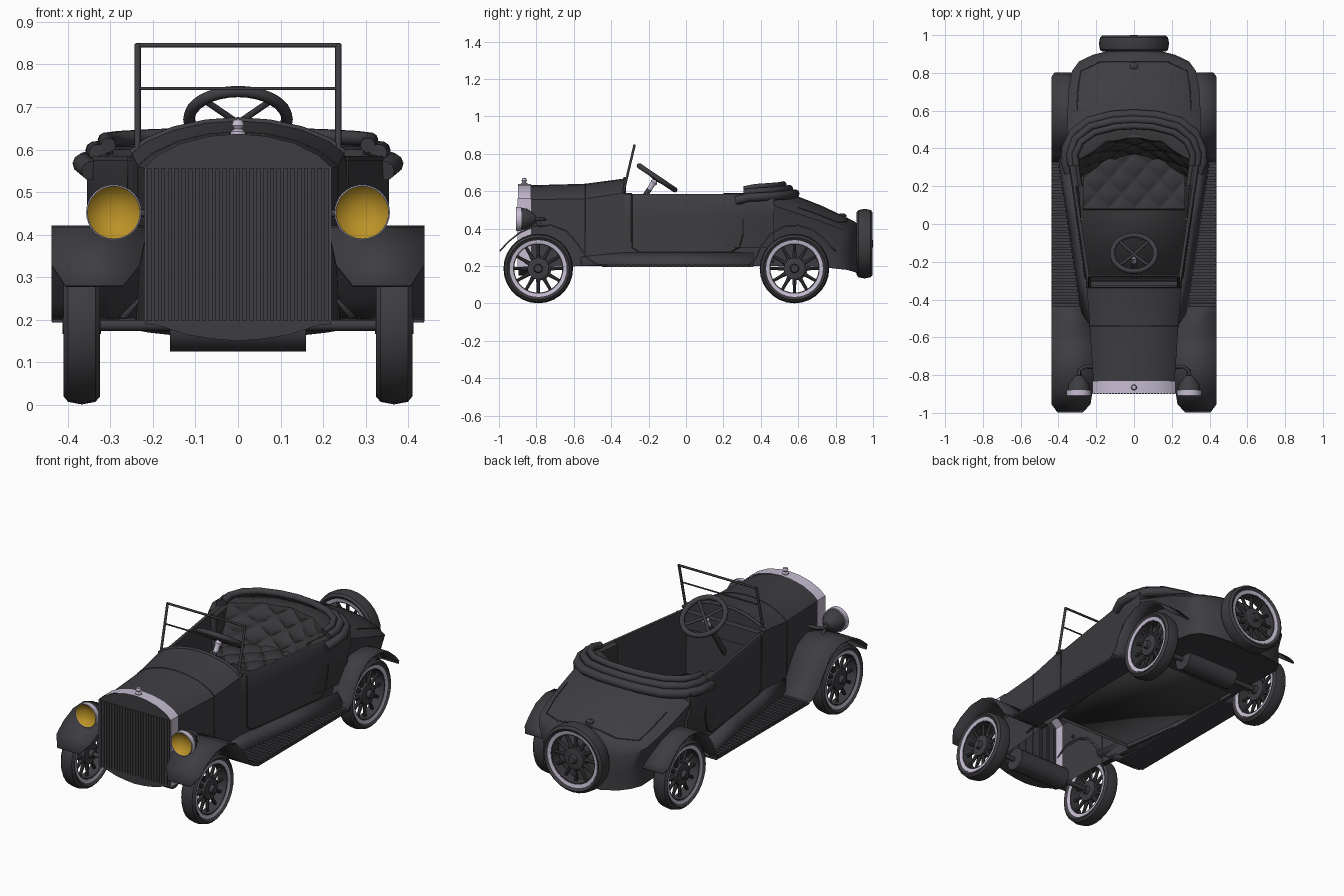
import bpy, bmesh, math
from mathutils import Matrix, Vector

if "Cube" in bpy.data.objects:
    bpy.data.objects.remove(bpy.data.objects["Cube"])

def material(name, c):
    m = bpy.data.materials.new(name)
    m.diffuse_color = (*c, 1)
    m.use_nodes = True
    m.node_tree.nodes["Principled BSDF"].inputs["Base Color"].default_value = m.diffuse_color
    return m

BODY = material("charcoal paint", (0.048, 0.047, 0.054))
DARK = material("dark leather", (0.040, 0.039, 0.043))
TYRE = material("tyre rubber", (0.046, 0.045, 0.051))
CHROME = material("pale metal", (0.57, 0.51, 0.65))
LENS = material("amber lens", (0.50, 0.29, 0.02))

def make(name, verts, faces, mat, angle=35, solid=0, M=Matrix()):
    bm = bmesh.new()
    vs = [bm.verts.new(M @ Vector(v)) for v in verts]
    for f in faces:
        bm.faces.new([vs[i] for i in f])
    bmesh.ops.remove_doubles(bm, verts=bm.verts, dist=1e-5)
    bmesh.ops.recalc_face_normals(bm, faces=bm.faces)
    me = bpy.data.meshes.new(name)
    bm.to_mesh(me)
    bm.free()
    me.materials.append(mat)
    me.shade_smooth()
    me.set_sharp_from_angle(angle=math.radians(angle))
    ob = bpy.data.objects.new(name, me)
    bpy.context.collection.objects.link(ob)
    if solid:
        md = ob.modifiers.new("thickness", 'SOLIDIFY')
        md.thickness, md.offset = solid, 0
    return ob

def loft(name, rings, mat, closed=False, caps="", wrap=False, **kw):
    n, k = len(rings[0]), len(rings)
    verts = [p for r in rings for p in r]
    faces = []
    for j in range(k if wrap else k - 1):
        a, b = j * n, (j + 1) % k * n
        for i in range(n if closed else n - 1):
            i2 = (i + 1) % n
            faces.append((a + i, a + i2, b + i2, b + i))
    if "s" in caps: faces.append(tuple(range(n)))
    if "e" in caps: faces.append(tuple(range((k - 1) * n, k * n)))
    return make(name, verts, faces, mat, **kw)

def lathe(name, prof, n, mat, M, closed=False):
    rings = [[(r * math.cos(2 * math.pi * i / n), r * math.sin(2 * math.pi * i / n), h)
              for r, h in prof] for i in range(n)]
    return loft(name, rings, mat, closed=closed, wrap=True, M=M)

def box(name, x0, x1, y0, y1, z0, z1, mat):
    r = lambda y: [(x0, y, z0), (x1, y, z0), (x1, y, z1), (x0, y, z1)]
    return loft(name, [r(y0), r(y1)], mat, closed=True, caps="se")

def rod(name, pts, rad, mat, res=2, cyclic=False):
    cu = bpy.data.curves.new(name, 'CURVE')
    cu.dimensions, cu.bevel_depth, cu.bevel_resolution = '3D', rad, res
    cu.use_fill_caps = True
    sp = cu.splines.new('POLY')
    sp.points.add(len(pts) - 1)
    for p, c in zip(sp.points, pts):
        p.co = (*c, 1)
    sp.use_cyclic_u = cyclic
    cu.materials.append(mat)
    ob = bpy.data.objects.new(name, cu)
    bpy.context.collection.objects.link(ob)
    return ob

def mirrored(half):
    return half + [(-x, y, z) for x, y, z in reversed(half) if x > 1e-6]

def section(y, wl, w, zb, zs, zt):
    # half cross-section of the body from sill to centre line
    d = zt - zs
    return mirrored([(wl, y, zb), (wl, y, zb + (zs - zb) * .5), (w, y, zs), (w * .86, y, zs + d * .36),
                     (w * .6, y, zs + d * .72), (w * .3, y, zs + d * .93), (0, y, zt)])

width = lambda y: min(.355, .25 + .15 * (y + .33))
T, RX, RY = Matrix.Translation, Matrix.Rotation(math.pi / 2, 4, 'Y'), Matrix.Rotation(math.pi / 2, 4, 'X')

# Wheels: tyre, pale rim, dark felloe, spokes and hub around the local z axis
def wheel(name, M):
    lathe(name + "_tyre", [(.15, -.03), (.167, -.043), (.18, -.032), (.186, 0), (.18, .032),
                           (.167, .043), (.15, .03)], 28, TYRE, M, True)
    lathe(name + "_rim", [(.135, -.03), (.152, -.034), (.152, .034), (.135, .03)], 36, CHROME, M, True)
    lathe(name + "_felloe", [(.129, -.029), (.137, -.029), (.137, .029), (.129, .029)], 36, BODY, M, True)
    lathe(name + "_hub", [(0, -.045), (.02, -.045), (.024, -.026), (.058, -.022), (.058, .022),
                          (.024, .026), (.02, .045), (0, .045)], 20, BODY, M)
    for i in range(12):
        S = M @ Matrix.Rotation(i * math.pi / 6, 4, 'Z') @ RX
        lathe(name + "_spoke", [(.013, .045), (.009, .09), (.008, .14)], 8, BODY, S)

for s in (1, -1):
    for y, n in ((-.79, "front_wheel"), (.58, "rear_wheel")):
        wheel(n, T((s * .367, y, .187)) @ RX)
wheel("spare_wheel", T((0, .955, .32)) @ RY)

# Axles and the drums slung between the wheels
for y in (-.79, .58):
    rod("axle", [(-.35, y, .187), (.35, y, .187)], .013, BODY)
    lathe("axle_drum", [(0, -.16), (.06, -.16), (.06, .16), (0, .16)], 20, BODY, T((0, y + .01, .185)) @ RX)

# Hood and scuttle, closed at the dashboard
hood = [section(-.84, .215, .215, .195, .555, .632), section(-.54, .235, .235, .2, .56, .64),
        section(-.33, .25, .25, .2, .592, .668)]
loft("hood", hood, BODY, caps="e")
rod("hood_seam", hood[1], .003, DARK, 1)
rod("scuttle_edge", hood[2][2:-2], .008, BODY)
box("dashboard", -.235, .235, -.325, -.29, .5, .59, BODY)

# Radiator shell, dark face, ribs, apron and cap
shell = lambda y: section(y, .22, .22, .19, .56, .638)
loft("radiator_shell", [shell(-.898), shell(-.83)], CHROME)
make("radiator_face", [(x * .995, y, z - .001) for x, y, z in shell(-.896)], [tuple(range(13))], BODY)
for i in range(27):
    x = -.208 + .016 * i
    box("grille_rib", x - .005, x + .005, -.901, -.894, .197, .557, BODY)
for s in (1, -1):
    rod("grille_edge", [(s * .217, -.899, .197), (s * .217, -.899, .56)], .002, CHROME, 1)
apron = lambda y: mirrored([(.22, y, .197), (.12, y, .165), (.06, y, .155), (0, y, .15)])
loft("front_apron", [apron(-.895), apron(-.83)], BODY, closed=True, caps="se")
lathe("radiator_cap", [(.018, 0), (.018, .012), (.009, .018), (.015, .027), (.011, .039), (0, .043)],
      14, CHROME, T((0, -.865, .63)))

# Cockpit sides, side trim, floor
ys = [-.335, -.2, 0, .2, .3, .38, .47]
for s in (1, -1):
    rings, trim, val = [], [], []
    for y in ys:
        w = width(y)
        wl = min(w, .312)
        rings.append([(s * x, y, z) for x, z in ((wl, .2), (wl, .36), (w, .47), (w, .575), (w - .006, .585),
                                                 (w - .022, .585), (w - .022, .47), (wl - .02, .36), (wl - .02, .2))])
        if y > .05:
            trim.append([(s * x, y, z) for x, z in ((w - .018, .3), (w - .018, .585), (w - .035, .59),
                                                    (w - .055, .58), (w - .06, .3))])
    loft("cockpit_side", rings, BODY, closed=True, caps="se")
    loft("side_trim", trim, DARK, closed=True, caps="se")
    for y in (-.56, -.3, 0, .36):
        w = width(y)
        val.append([(s * (w - .003), y, .272), (s * (w + .05), y, .203)])
    loft("valance", val, BODY, solid=.006)
    # Door seam
    door = [(-.29, .582), (-.29, .3), (-.25, .275), (.24, .275), (.285, .3), (.305, .37), (.305, .582)]
    rod("door_seam", [(s * ((width(y) if z > .47 else min(.33, width(y))) + .001), y, z) for y, z in door],
        .0035, DARK, 1)
make("floor", [(-.25, -.33, .225), (.25, -.33, .225), (.315, .47, .225), (-.315, .47, .225)],
     [(0, 1, 2, 3)], DARK, solid=.012)

# Rounded tail with deck lid line and handle
tail = [section(.455, .31, .355, .2, .53, .605), section(.6, .305, .352, .2, .48, .572),
        section(.72, .303, .345, .195, .44, .525), section(.81, .295, .328, .185, .405, .483),
        section(.86, .265, .292, .18, .38, .458), section(.895, .21, .22, .17, .36, .442),
        section(.92, .12, .12, .16, .34, .425)]
loft("tail", tail, BODY, closed=True, caps="e", angle=55)
rod("deck_lid_seam", [r[3] for r in tail[1:4]] + tail[4][4:9] + [r[9] for r in tail[3:0:-1]], .003, DARK, 1)
lathe("deck_handle", [(.022, 0), (.022, .012), (.01, .02), (0, .02)], 12, BODY, T((0, .835, .462)))

# Tufted seat
def tuft(u, v):
    return .016 * abs(math.sin(math.pi * (u + v)) * math.sin(math.pi * (u - v))) ** .5
N = 48
cushion, back = [], []
for j in range(25):
    v = j / 24
    cushion.append([(-.27 + .54 * i / N, .08 + .3 * v, .40 + tuft(i / N * 4, v * 2)) for i in range(N + 1)])
    row = []
    for i in range(N + 1):
        x = -.295 + .59 * i / N
        row.append((x, .37 + .1 * v - 1.5 * x * x - tuft(i / N * 4, v * 2), .40 + .2 * v))
    back.append(row)
loft("seat_cushion", [[(x, .075, .23) for x, _, _ in cushion[0]]] + cushion, DARK)
loft("seat_back", back + [[(x, y + .04, .607) for x, y, _ in back[-1]],
                          [(x * 1.08, y + .1, .59) for x, y, _ in back[-1]]], DARK)

# Folded soft top: rolls wrapped behind the seat
rolls = [([(.345, .27, .55), (.365, .33, .567), (.36, .40, .57), (.32, .485, .575), (.24, .545, .58), (.12, .575, .585), (0, .583, .587)], .024),
         ([(.33, .31, .592), (.338, .37, .598), (.31, .45, .602), (.23, .515, .608), (.11, .545, .612), (0, .552, .613)], .021),
         ([(.305, .31, .61), (.312, .37, .622), (.28, .435, .626), (.21, .485, .63), (.1, .513, .634), (0, .52, .636)], .018)]
for half, r in rolls:
    rod("folded_top_roll", mirrored(half), r, BODY, 3)

# Fenders: (y, z, inner x, outer x)
front = [(-.995, .28, .27, .405), (-.95, .33, .23, .438), (-.89, .378, .22, .438), (-.81, .414, .21, .438),
         (-.72, .418, .21, .438), (-.64, .388, .21, .438), (-.58, .32, .215, .438), (-.53, .245, .22, .438),
         (-.48, .21, .23, .438), (-.42, .2, .235, .438)]
rear = [(.33, .2, .29, .438), (.37, .235, .29, .438), (.4, .305, .29, .438), (.45, .37, .29, .438),
        (.52, .411, .29, .438), (.6, .418, .29, .438), (.68, .393, .29, .438), (.74, .345, .29, .438),
        (.775, .305, .29, .438), (.80, .28, .29, .42)]
for s in (1, -1):
    for n, path in (("front_fender", front), ("rear_fender", rear)):
        loft(n, [[(s * a, y, z), (s * b, y, z)] for y, z, a, b in path], BODY, solid=.008)
    # Ribbed running boards
    x0, x1 = sorted((s * .28, s * .437))
    box("running_board", x0, x1, -.45, .36, .194, .203, BODY)
    for i in range(27):
        y = -.43 + .03 * i
        a, b = sorted((s * max(.29, width(y) + .045), s * .434))
        box("board_rib", a, b, y - .008, y + .008, .2, .211, BODY)
    # Headlamps with bent brackets
    L = T((s * .292, -.80, .452)) @ RY
    lathe("headlamp_shell", [(0, 0), (.018, .002), (.034, .02), (.055, .05), (.06, .085)], 28, BODY, L)
    lathe("headlamp_rim", [(.057, .08), (.065, .08), (.065, .108), (.062, .11)], 32, CHROME, L, True)
    lathe("headlamp_lens", [(.063, .108), (.048, .09), (.025, .08), (0, .076)], 32, LENS, L)
    rod("headlamp_bracket", [(s * .292, -.81, .45), (s * .29, -.775, .45), (s * .26, -.755, .45),
                             (s * .21, -.755, .45)], .009, BODY)
    rod("headlamp_stay", [(s * .29, -.80, .44), (s * .29, -.77, .41)], .009, BODY)

# Windscreen frame
for s in (1, -1):
    rod("windscreen_post", [(s * .236, -.337, .585), (s * .236, -.275, .848)], .0075, BODY, 1)
rod("windscreen_top", [(-.24, -.275, .845), (.24, -.275, .845)], .006, BODY, 1)
rod("windscreen_bar", [(-.236, -.3, .743), (.236, -.3, .743)], .004, BODY, 1)

# Steering wheel, spokes, pale boss and column
S = T((0, -.155, .672)) @ Matrix.Rotation(-math.radians(34), 4, 'X')
ring = [S @ Vector((.115 * math.cos(a * math.pi / 16), .115 * math.sin(a * math.pi / 16), 0)) for a in range(32)]
rod("steering_rim", ring, .014, BODY, 2, True)
for i in range(4):
    a = math.pi / 4 + i * math.pi / 2
    rod("steering_spoke", [S @ Vector((0, 0, -.012)), S @ Vector((.112 * math.cos(a), .112 * math.sin(a), 0))],
        .008, BODY)
lathe("steering_boss", [(0, -.012), (.012, -.014), (.02, -.03), (.014, -.04), (.014, -.075), (0, -.075)], 14, CHROME, S)
rod("steering_column", [S @ Vector((0, 0, -.07)), S @ Vector((0, 0, -.33))], .014, BODY)
